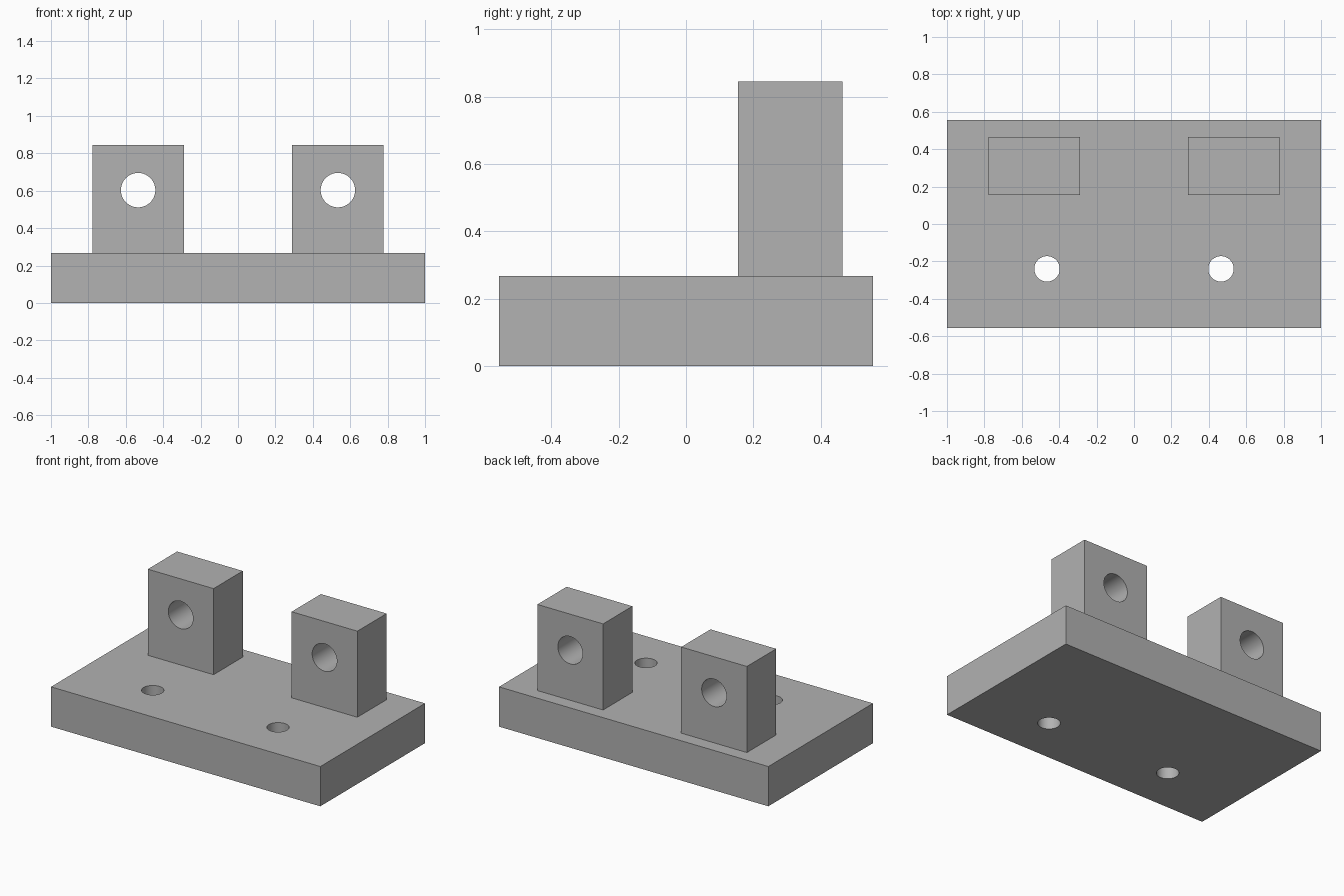
import bpy
import math

cube = bpy.data.objects.get("Cube")
if cube:
    bpy.data.objects.remove(cube, do_unlink=True)

# Single plain grey for the whole part
grey = bpy.data.materials.new("plain_grey")
grey.use_nodes = True
colour = (0.445, 0.445, 0.445, 1)
grey.diffuse_color = colour
grey.node_tree.nodes["Principled BSDF"].inputs["Base Color"].default_value = colour


def block(name, low, high):
    """Box between two opposite corners."""
    centre = [(a + b) / 2 for a, b in zip(low, high)]
    bpy.ops.mesh.primitive_cube_add(size=1, location=centre)
    obj = bpy.context.object
    obj.name = name
    obj.scale = [b - a for a, b in zip(low, high)]
    bpy.ops.object.transform_apply(location=False, rotation=False, scale=True)
    obj.data.materials.append(grey)
    return obj


def drill(obj, centre, radius, rotation=(0, 0, 0)):
    """Cut a round through hole and discard the cutter."""
    bpy.ops.mesh.primitive_cylinder_add(vertices=64, radius=radius, depth=1,
                                        location=centre, rotation=rotation)
    cutter = bpy.context.object
    cutter.hide_render = True
    cutter.data.materials.append(grey)
    mod = obj.modifiers.new("hole", "BOOLEAN")
    mod.operation = "DIFFERENCE"
    mod.solver = "EXACT"
    mod.object = cutter
    select(obj)
    bpy.ops.object.modifier_apply(modifier=mod.name)
    bpy.data.objects.remove(cutter, do_unlink=True)


def select(obj):
    bpy.ops.object.select_all(action="DESELECT")
    obj.select_set(True)
    bpy.context.view_layer.objects.active = obj


base_top = 0.267

# Base plate with two vertical mounting holes
base = block("base_plate", (-1, -0.555, 0), (1, 0.555, base_top))
parts = [base]

for side, label in ((-1, "right"), (1, "left")):
    drill(base, (side * 0.465, -0.24, base_top / 2), 0.068)

    # Upright lug with a horizontal pin hole
    x = side * 0.534
    lug = block(label + "_lug", (x - 0.244, 0.155, base_top), (x + 0.244, 0.465, 0.845))
    drill(lug, (x, 0.31, 0.603), 0.092, (math.pi / 2, 0, 0))
    parts.append(lug)

# Round hole walls, crisp block edges
for part in parts:
    select(part)
    bpy.ops.object.shade_smooth_by_angle(angle=math.radians(30))
